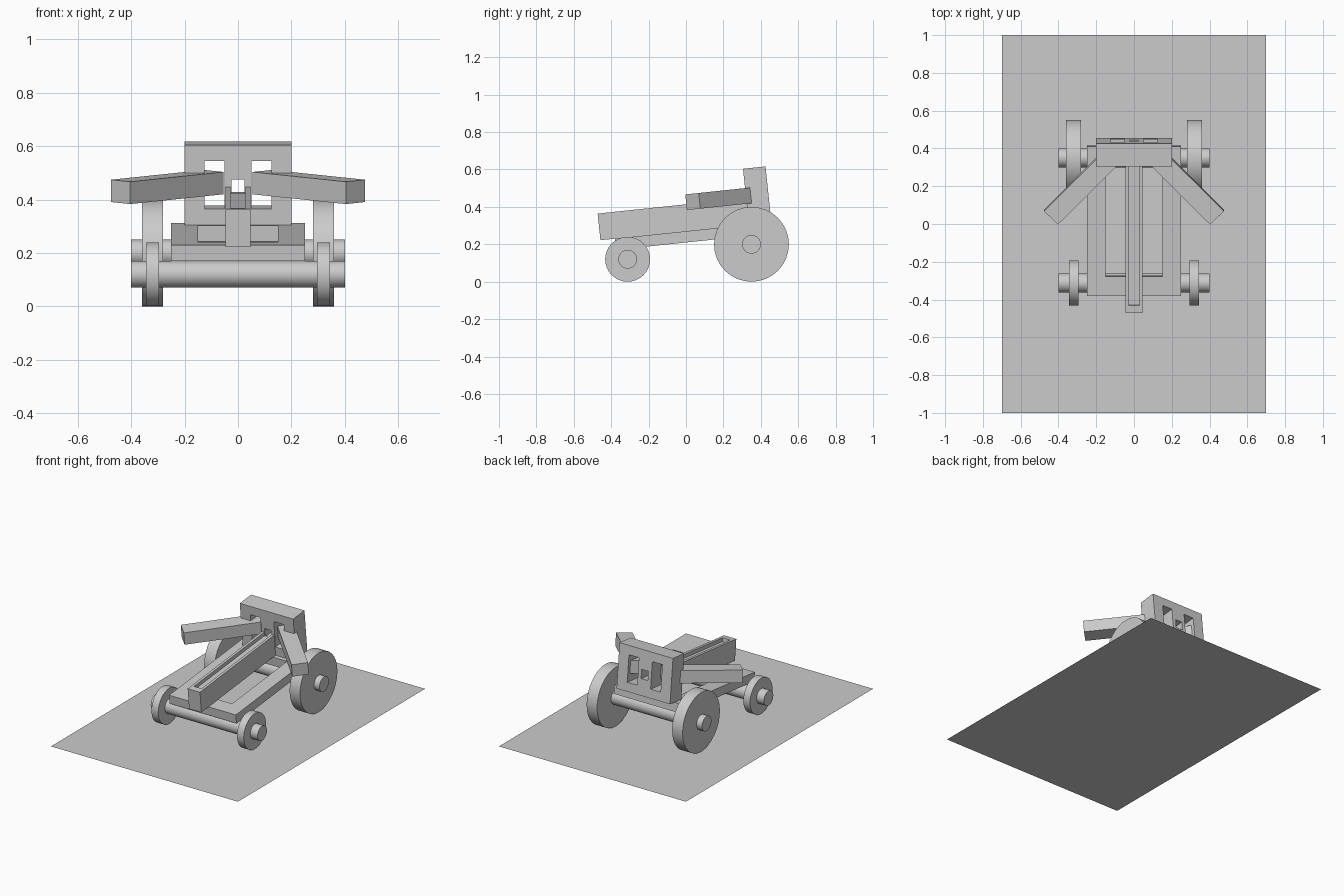
import bpy
from math import radians, pi
from mathutils import Matrix

if "Cube" in bpy.data.objects:
    bpy.data.objects.remove(bpy.data.objects["Cube"])

# The carriage slopes up to the back: deck-top frame, tilted about x
TILT = Matrix.Translation((0, 0, 0.27)) @ Matrix.Rotation(radians(6), 4, 'X')


def box(name, lo, hi, frame=TILT):
    """Box between two corners of the given frame."""
    bpy.ops.mesh.primitive_cube_add(size=1)
    ob = bpy.context.object
    ob.name = name
    centre = [(a + b) / 2 for a, b in zip(lo, hi)]
    size = [b - a for a, b in zip(lo, hi)]
    ob.data.transform(Matrix.Translation(centre) @ Matrix.Diagonal((*size, 1)))
    ob.data.transform(frame)
    return ob


def cut(ob, lo, hi):
    """Cut a box-shaped opening out of a part."""
    cutter = box("cutter", lo, hi)
    mod = ob.modifiers.new("cut", 'BOOLEAN')
    mod.operation, mod.solver, mod.object = 'DIFFERENCE', 'EXACT', cutter
    bpy.context.view_layer.objects.active = ob
    bpy.ops.object.modifier_apply(modifier=mod.name)
    bpy.data.objects.remove(cutter, do_unlink=True)


def disc(name, x, y, z, r, width):
    """Cylinder lying along x."""
    bpy.ops.mesh.primitive_cylinder_add(vertices=32, radius=r, depth=width,
                                        location=(x, y, z), rotation=(0, pi / 2, 0))
    bpy.context.object.name = name
    bpy.ops.object.shade_smooth_by_angle()


# Flat base sheet
bpy.ops.mesh.primitive_plane_add(size=2)
bpy.context.object.name = "base_sheet"
bpy.context.object.data.transform(Matrix.Diagonal((0.7, 1, 1, 1)))

# Axles and wheels
for end, y, r, width in (("front", -0.312, 0.12, 0.05), ("rear", 0.35, 0.2, 0.078)):
    disc(end + "_axle", 0, y, r, 0.05, 0.8)
    for side, s in (("left", -1), ("right", 1)):
        disc(f"{end}_{side}_wheel", s * 0.32, y, r, r, width)

# Open deck frame
deck = box("deck_frame", (-0.25, -0.382, -0.06), (0.25, 0.412, 0))
cut(deck, (-0.15, -0.28, -0.1), (0.15, 0.312, 0.05))

# Grooved firing rail
rail = box("rail", (-0.046, -0.46, 0), (0.046, 0.338, 0.143))
cut(rail, (-0.028, -0.418, 0.118), (0.028, 0.4, 0.2))

# Upright head with two arm windows and a centre slot
head = box("head_frame", (-0.2, 0.338, 0), (0.2, 0.459, 0.3))
for s in (-1, 1):
    xs = sorted((s * 0.05, s * 0.125))
    cut(head, (xs[0], 0.2, 0.06), (xs[1], 0.6, 0.24))
cut(head, (-0.025, 0.2, 0.11), (0.025, 0.6, 0.17))

# Swept throwing arms
for side, s in (("left", -1), ("right", 1)):
    frame = TILT @ Matrix.Translation((s * 0.265, 0.2275, 0.154)) @ Matrix.Rotation(s * radians(-45), 4, 'Z')
    box(side + "_arm", (-0.247, -0.051, -0.042), (0.247, 0.051, 0.042), frame)
